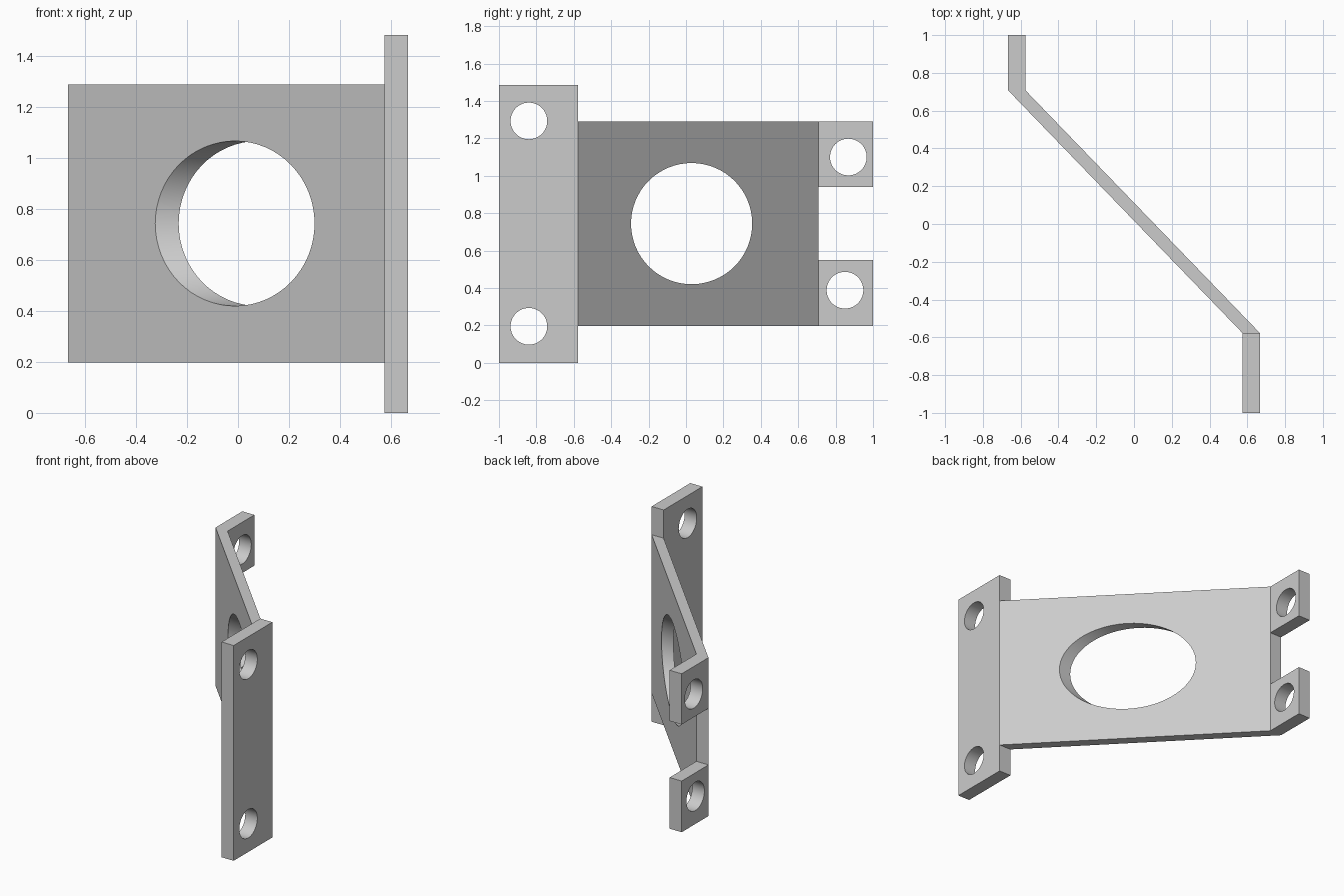
import bpy
import bmesh
import math

cube = bpy.data.objects.get("Cube")
if cube:
    bpy.data.objects.remove(cube, do_unlink=True)

steel = bpy.data.materials.new("plain grey")
steel.use_nodes = True
steel.diffuse_color = (0.6, 0.6, 0.6, 1)
steel.node_tree.nodes["Principled BSDF"].inputs["Base Color"].default_value = (0.6, 0.6, 0.6, 1)

# Shared dimensions
OUT, IN = 0.667, 0.575             # outer and inner x of the offset end plates
FRONT_BEND, BACK_BEND = -0.578, 0.708
WEB_LOW, WEB_HIGH = 0.197, 1.29
BOLT_RADIUS = 0.098


def drill(obj, y, z, radius):
    """Cut a round hole along x."""
    bpy.ops.mesh.primitive_cylinder_add(vertices=64, radius=radius, depth=3,
                                        location=(0, y, z),
                                        rotation=(0, math.pi / 2, 0))
    cutter = bpy.context.object
    cutter.hide_render = True
    bpy.ops.object.select_all(action='DESELECT')
    bpy.context.view_layer.objects.active = obj
    obj.select_set(True)
    mod = obj.modifiers.new("hole", 'BOOLEAN')
    mod.operation = 'DIFFERENCE'
    mod.solver = 'EXACT'
    mod.object = cutter
    bpy.ops.object.modifier_apply(modifier=mod.name)
    bpy.data.objects.remove(cutter, do_unlink=True)


def plate(name, outline, low, high, holes):
    """Extrude a plan outline upwards and drill its holes (y, z, radius)."""
    bm = bmesh.new()
    face = bm.faces.new([bm.verts.new((x, y, low)) for x, y in outline])
    top = bmesh.ops.extrude_face_region(bm, geom=[face])["geom"]
    bmesh.ops.translate(bm, vec=(0, 0, high - low),
                        verts=[v for v in top if isinstance(v, bmesh.types.BMVert)])
    bmesh.ops.recalc_face_normals(bm, faces=bm.faces)
    mesh = bpy.data.meshes.new(name)
    bm.to_mesh(mesh)
    bm.free()
    mesh.materials.append(steel)
    obj = bpy.data.objects.new(name, mesh)
    bpy.context.collection.objects.link(obj)
    for hole in holes:
        drill(obj, *hole)
    bpy.ops.object.select_all(action='DESELECT')
    bpy.context.view_layer.objects.active = obj
    obj.select_set(True)
    bpy.ops.object.shade_smooth_by_angle(angle=math.radians(30))
    return obj


def box_outline(x1, x2, y1, y2):
    return [(x1, y1), (x2, y1), (x2, y2), (x1, y2)]


# Tall front mounting flange
plate("front_flange", box_outline(IN, OUT, -1, FRONT_BEND), 0, 1.485,
      [(-0.84, z, BOLT_RADIUS) for z in (0.195, 1.293)])

# Slanted web with the large opening
plate("slanted_web",
      [(IN, FRONT_BEND), (OUT, FRONT_BEND), (-IN, BACK_BEND), (-OUT, BACK_BEND)],
      WEB_LOW, WEB_HIGH, [(0.03, 0.744, 0.324)])

# Two rear mounting tabs
tab_outline = box_outline(-OUT, -IN, BACK_BEND, 1)
plate("lower_rear_tab", tab_outline, WEB_LOW, 0.55, [(0.85, 0.388, BOLT_RADIUS)])
plate("upper_rear_tab", tab_outline, 0.94, WEB_HIGH, [(0.868, 1.1, BOLT_RADIUS)])
